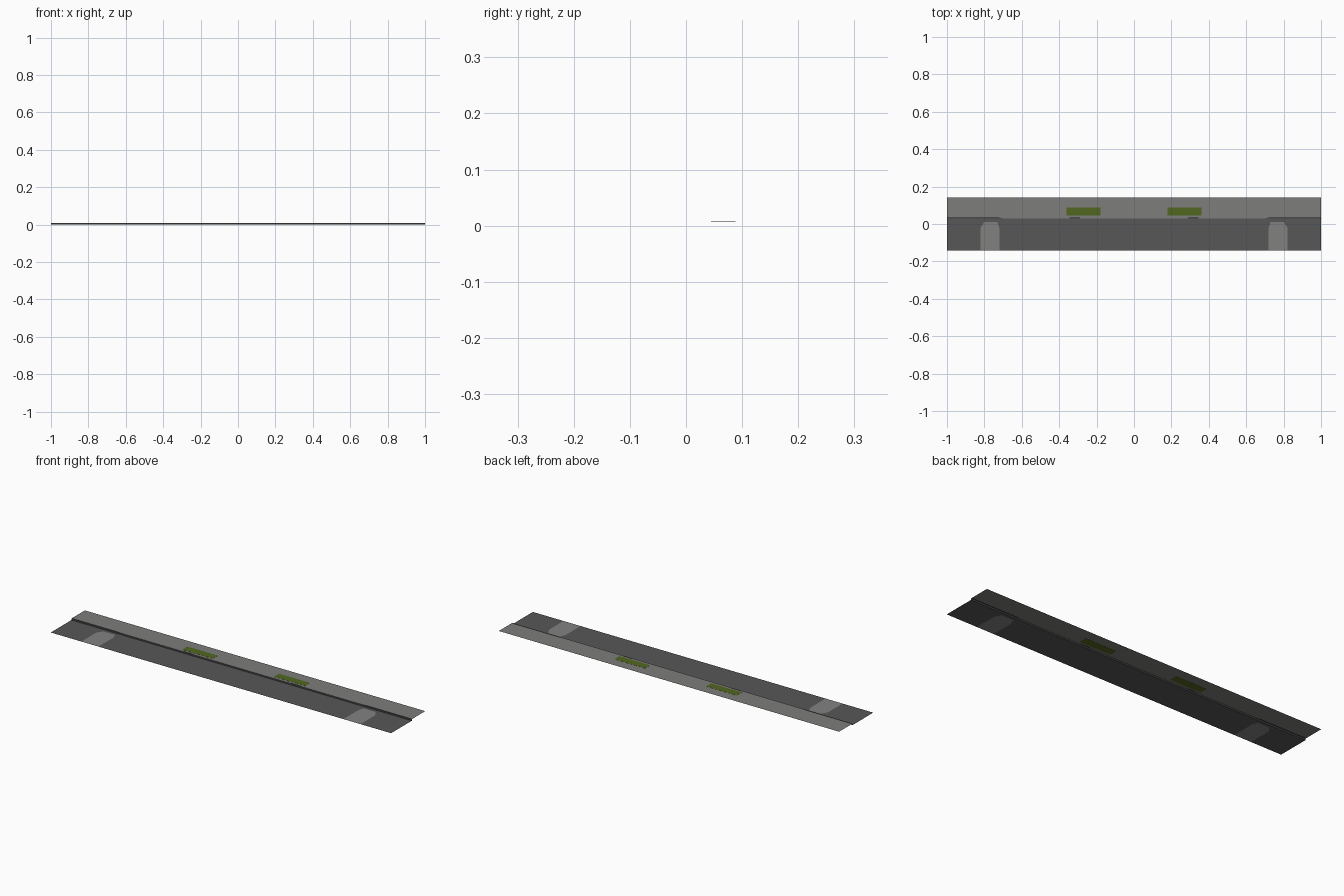
import bpy, bmesh

if "Cube" in bpy.data.objects:
    bpy.data.objects.remove(bpy.data.objects["Cube"])

H = 0.008      # pavement height
EDGE = 0.03    # y of the curb
DEPTH = 0.143  # half depth


def mat(name, r, g, b):
    m = bpy.data.materials.new(name)
    m.diffuse_color = (r, g, b, 1)
    m.use_nodes = True
    m.node_tree.nodes["Principled BSDF"].inputs["Base Color"].default_value = m.diffuse_color
    return m


ASPHALT = mat("asphalt grey", 0.095, 0.095, 0.095)
PAVING = mat("paving grey", 0.205, 0.207, 0.198)
PATCH = mat("light concrete", 0.22, 0.222, 0.217)
CURB = mat("dark curb grey", 0.068, 0.068, 0.068)
GRASS = mat("grass green", 0.085, 0.135, 0.015)


def sheet(name, xs, ys, place, mats, rule):
    """Flat sheet of cells; rule(cx, cy) gives a material index or None for a hole."""
    bm = bmesh.new()
    rows = [[bm.verts.new(place(x, y)) for x in xs] for y in ys]
    for j in range(len(ys) - 1):
        for i in range(len(xs) - 1):
            k = rule((xs[i] + xs[i + 1]) / 2, (ys[j] + ys[j + 1]) / 2)
            if k is not None:
                f = bm.faces.new((rows[j][i], rows[j][i + 1],
                                  rows[j + 1][i + 1], rows[j + 1][i]))
                f.material_index = k
    bmesh.ops.delete(bm, geom=[v for v in bm.verts if not v.link_faces], context='VERTS')
    me = bpy.data.meshes.new(name)
    bm.to_mesh(me)
    bm.free()
    for m in mats:
        me.materials.append(m)
    ob = bpy.data.objects.new(name, me)
    bpy.context.collection.objects.link(ob)
    return ob


def mirrored(values):
    return sorted([-v for v in values] + list(values))


# road with two pale crossing strips, narrowed at their inner end
def road_place(x, y):
    if y == 0.012 and abs(x) in (0.72, 0.82):
        x = (0.73 if abs(x) == 0.72 else 0.80) * (1 if x > 0 else -1)
    return (x, y, 0)


sheet("road", mirrored([0.72, 0.82, 1]), [-DEPTH, -0.02, 0.012, EDGE], road_place,
      [ASPHALT, PATCH],
      lambda x, y: 1 if 0.72 < abs(x) < 0.82 and y < 0.012 else 0)

# upright curb face
sheet("curb_face", [-1, 1], [0, H], lambda x, z: (x, EDGE, z), [CURB], lambda x, z: 0)


# pavement with dark curb top at both ends and openings for the grass
def pave_place(x, y):
    if y == 0.038 and abs(x) == 0.70:
        x *= 0.73 / 0.70
    return (x, y, H)


def pave_rule(x, y):
    if 0.18 < abs(x) < 0.36 and 0.045 < y < 0.088:
        return None
    if y < 0.038 and (abs(x) > 0.70 or 0.29 < abs(x) < 0.345):
        return 1
    return 0


sheet("pavement", mirrored([0.18, 0.29, 0.345, 0.36, 0.70, 1]),
      [EDGE, 0.038, 0.045, 0.088, DEPTH], pave_place, [PAVING, CURB], pave_rule)

# thin grass beds filling the openings
for side, s in (("left", -1), ("right", 1)):
    bpy.ops.mesh.primitive_cube_add(size=1, location=(0.27 * s, 0.0665, H))
    bed = bpy.context.object
    bed.name = side + "_grass_bed"
    bed.scale = (0.18, 0.043, 0.001)
    bed.data.materials.append(GRASS)
